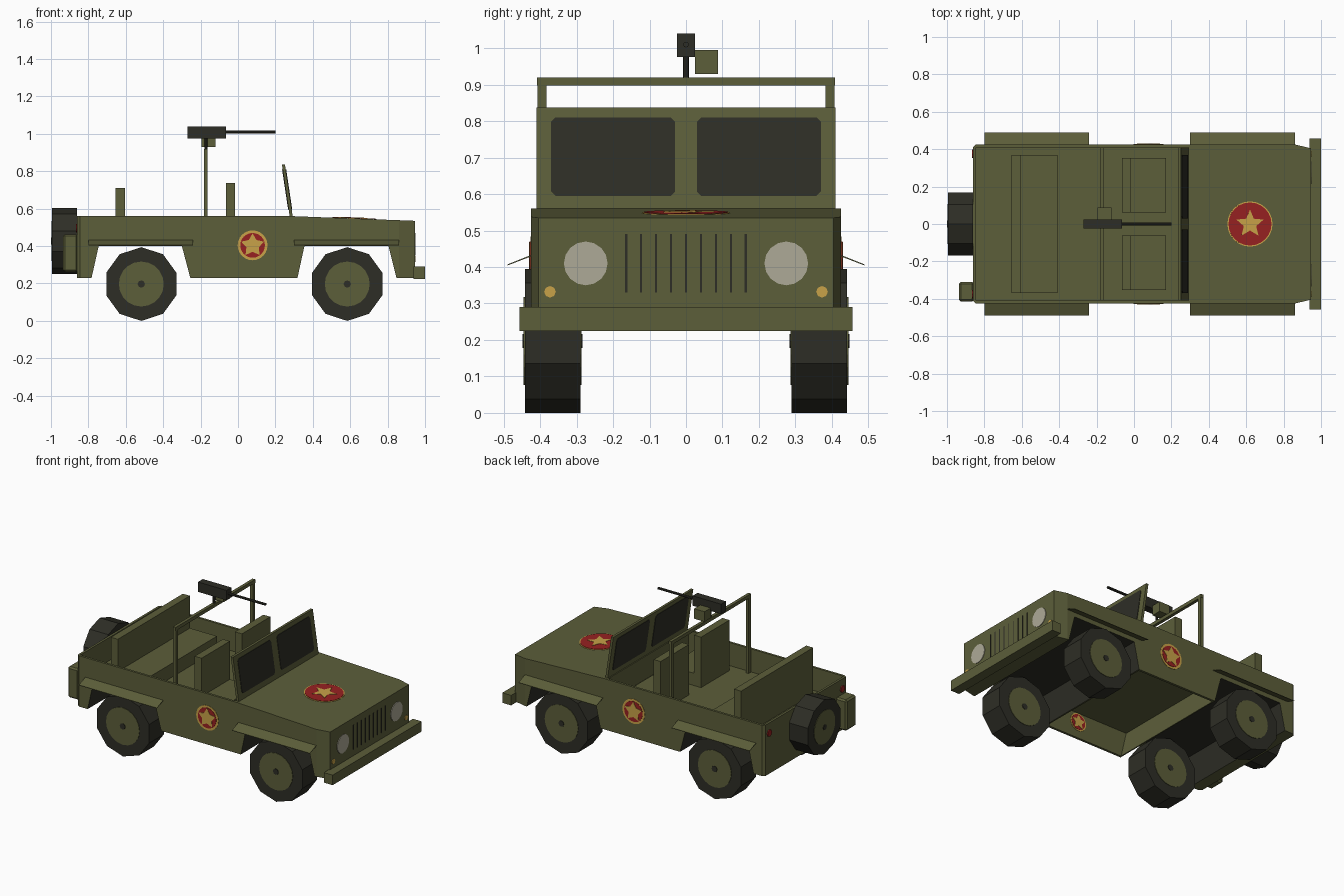
import bpy, bmesh
from math import sin, cos, pi, radians, atan
from mathutils import Matrix, Vector

cube = bpy.data.objects.get("Cube")
if cube:
    bpy.data.objects.remove(cube, do_unlink=True)


def material(name, rgb):
    m = bpy.data.materials.new(name)
    m.use_nodes = True
    m.diffuse_color = (*rgb, 1)
    m.node_tree.nodes["Principled BSDF"].inputs["Base Color"].default_value = (*rgb, 1)
    return m


OLIVE = material("olive_paint", (0.107, 0.112, 0.042))
DARK = material("dark_rubber", (0.027, 0.027, 0.019))
RED = material("red_paint", (0.31, 0.015, 0.015))
YELLOW = material("yellow_paint", (0.58, 0.36, 0.065))
LAMP = material("lamp_glass", (0.42, 0.40, 0.31))


def facing(angle, loc):
    """Upright frame: 0 faces -y, 90 faces +x, 180 faces +y, 270 faces -x."""
    return (Matrix.Translation(loc) @ Matrix.Rotation(radians(angle), 4, 'Z')
            @ Matrix.Rotation(pi / 2, 4, 'X'))


def prism(name, pts, depth, mat, frame):
    """Outline in the frame's xy plane, extruded outward along its z."""
    bm = bmesh.new()
    face = bm.faces.new([bm.verts.new((x, y, 0)) for x, y in pts])
    new = bmesh.ops.extrude_face_region(bm, geom=[face])["geom"]
    bmesh.ops.translate(bm, vec=(0, 0, depth),
                        verts=[v for v in new if isinstance(v, bmesh.types.BMVert)])
    bmesh.ops.transform(bm, matrix=frame, verts=bm.verts)
    bmesh.ops.recalc_face_normals(bm, faces=bm.faces)
    mesh = bpy.data.meshes.new(name)
    bm.to_mesh(mesh)
    bm.free()
    mesh.materials.append(mat)
    ob = bpy.data.objects.new(name, mesh)
    bpy.context.collection.objects.link(ob)
    return ob


def rect(x0, x1, y0, y1):
    return [(x0, y0), (x1, y0), (x1, y1), (x0, y1)]


def box(name, x, y, z, mat=OLIVE):
    return prism(name, rect(*x, *y), z[1] - z[0], mat, Matrix.Translation((0, 0, z[0])))


def ring(radius, n, inner=None):
    """Regular outline with a point at the top; a star when inner is given."""
    count = n * 2 if inner else n
    radii = [inner if inner and i % 2 else radius for i in range(count)]
    return [(r * sin(2 * pi * i / count), r * cos(2 * pi * i / count))
            for i, r in enumerate(radii)]


def cut(ob, cutter):
    cutter.hide_render = True
    mod = ob.modifiers.new("cut", 'BOOLEAN')
    mod.operation, mod.solver, mod.object = 'DIFFERENCE', 'EXACT', cutter
    bpy.context.view_layer.objects.active = ob
    bpy.ops.object.modifier_apply(modifier=mod.name)
    bpy.data.objects.remove(cutter, do_unlink=True)


# Body: side profile with wheel arches, tapered at both ends
profile = [(-.86, .23), (-.783, .23), (-.745, .40), (-.30, .40), (-.255, .23), (.318, .23),
           (.355, .40), (.805, .40), (.847, .23), (.945, .23), (.945, .535), (.29, .56), (-.86, .56)]
body = prism("body", profile, .85, OLIVE, facing(0, (0, .425, 0)))
bm = bmesh.new()
bm.from_mesh(body.data)
for x in (.86, -.845):
    bmesh.ops.bisect_plane(bm, geom=bm.verts[:] + bm.edges[:] + bm.faces[:],
                           plane_co=(x, 0, 0), plane_no=(1, 0, 0))
for v in bm.verts:
    if v.co.x > .9:
        v.co.y *= .953
    elif v.co.x < -.85:
        v.co.y *= .97
bm.to_mesh(body.data)
bm.free()

# Open cabin above the floor and hollow underside below it
cut(body, box("cabin_cutter", (-.845, .27), (-.41, .41), (.41, .7)))
under = [(-.24, .2), (.303, .2), (.34, .395), (-.285, .395)]
cut(body, prism("underside_cutter", under, .82, OLIVE, facing(0, (0, .41, 0))))

# Dark wheel wells
if len(body.data.materials) < 2:
    body.data.materials.append(DARK)
else:
    body.data.materials[1] = DARK
for p in body.data.polygons:
    c = p.center
    in_arch = -.79 < c.x < -.27 or .33 < c.x < .85
    p.material_index = int(abs(p.normal.y) < .1 and .25 < c.z < .405 and in_arch)

# Fender flares
for side, s in (("right", -1), ("left", 1)):
    for end, x in (("rear", -.80), ("front", .30)):
        outline = [(s * .415, .437), (s * .49, .407), (s * .49, .404), (s * .415, .433)]
        prism(f"{end}_{side}_flare", outline, .56, OLIVE, facing(90, (x, 0, 0)))


# Wheels
def wheel(name, angle, loc, radius, width, both):
    frame = facing(angle, loc)
    prism(name + "_tire", ring(radius, 10), width, DARK, frame)
    lo, extra = (-.003, .006) if both else (0, .003)
    shift = frame @ Matrix.Translation((0, 0, lo))
    prism(name + "_hub", ring(radius * .61, 20), width + extra, OLIVE, shift)
    shift = frame @ Matrix.Translation((0, 0, lo * 2))
    prism(name + "_cap", ring(radius * .1, 8), width + extra * 2, DARK, shift)


for end, x in (("rear", -.517), ("front", .584)):
    wheel(f"{end}_right_wheel", 0, (x, -.29, .197), .197, .152, True)
    wheel(f"{end}_left_wheel", 180, (x, .29, .197), .197, .152, True)
wheel("spare_wheel", 270, (-.86, 0, .427), .177, .134, False)

# Bumper and fuel can
box("front_bumper", (.937, 1), (-.457, .457), (.225, .29))
can = box("fuel_can", (-.935, -.855), (-.415, -.31), (.262, .463))
bevel = can.modifiers.new("bevel", 'BEVEL')
bevel.width, bevel.segments = .01, 1

# Nose: headlights, indicators, grille slots; tail lights
for side, s in (("right", -1), ("left", 1)):
    prism(side + "_headlight", ring(.06, 16), .006, LAMP, facing(90, (.943, s * .275, .41)))
    prism(side + "_indicator", ring(.016, 8), .006, YELLOW, facing(90, (.943, s * .373, .332)))
    prism(side + "_tail_light", ring(.022, 8), .008, RED, facing(270, (-.858, s * .375, .495)))
for i in range(9):
    y = (i - 4) * .041
    prism(f"grille_slot_{i + 1}", rect(-.003, .003, .33, .49), .004, DARK, facing(90, (.943, y, 0)))

# Windshield, leaning back, with dark panes
LEAN = Matrix(((1, 0, -.15, .15 * .555), (0, 1, 0, 0), (0, 0, 1, 0), (0, 0, 0, 1)))
frame = box("windshield_frame", (.277, .293), (-.41, .41), (.545, .837))
frame.data.transform(LEAN)
for side, s in (("right", -1), ("left", 1)):
    c, w, h = .012, .17, .1075
    outline = [(-w + c, -h), (w - c, -h), (w, -h + c), (w, h - c),
               (w - c, h), (-w + c, h), (-w, h - c), (-w, -h + c)]
    pane = prism(side + "_windshield_pane", outline, .022, DARK, facing(90, (.274, s * .2, .7025)))
    pane.data.transform(LEAN)

# Seats
box("rear_seat_cushion", (-.65, -.41), (-.37, .37), (.405, .50))
box("rear_seat_back", (-.655, -.605), (-.37, .37), (.405, .71))
for side, s in (("right", -1), ("left", 1)):
    y = sorted((s * .062, s * .353))
    box(side + "_seat_cushion", (-.06, .17), y, (.405, .49))
    box(side + "_seat_back", (-.065, -.015), y, (.405, .738))

# Roll bar
for side, s in (("right", -1), ("left", 1)):
    box(side + "_roll_bar_post", (-.182, -.162), sorted((s * .383, s * .407)), (.405, .91))
box("roll_bar_top", (-.182, -.162), (-.409, .409), (.898, .92))

# Roof mounted weapon
prism("mount_post", ring(.008, 8), .07, DARK, Matrix.Translation((-.172, 0, .91)))
box("receiver", (-.27, -.065), (-.025, .025), (.976, 1.04), DARK)
prism("barrel", ring(.008, 8), .265, DARK, facing(90, (-.065, 0, 1.01)))
box("supply_box", (-.195, -.12), (.024, .088), (.93, .995))


# Painted star roundels on the hood and on both faces of each side panel
def roundel(name, frame, rim, field, star, inner):
    prism(name + "_rim", ring(rim, 24), .002, YELLOW, frame)
    prism(name + "_field", ring(field, 24), .004, RED, frame)
    prism(name + "_star", ring(star, 5, inner), .006, YELLOW, frame)


hood = Matrix.Translation((.62, 0, .5475)) @ Matrix.Rotation(atan(.038), 4, 'Y')
roundel("hood_roundel", hood, .121, .115, .077, .035)
for name, angle, y in (("right_outer", 0, -.425), ("left_outer", 180, .425),
                       ("right_inner", 180, -.41), ("left_inner", 0, .41)):
    frame = facing(angle, (.078, y, .404 if "outer" in name else .335))
    if "outer" in name:
        roundel(name + "_roundel", frame, .08, .066, .064, .035)
    else:
        roundel(name + "_roundel", frame, .058, .05, .048, .026)
